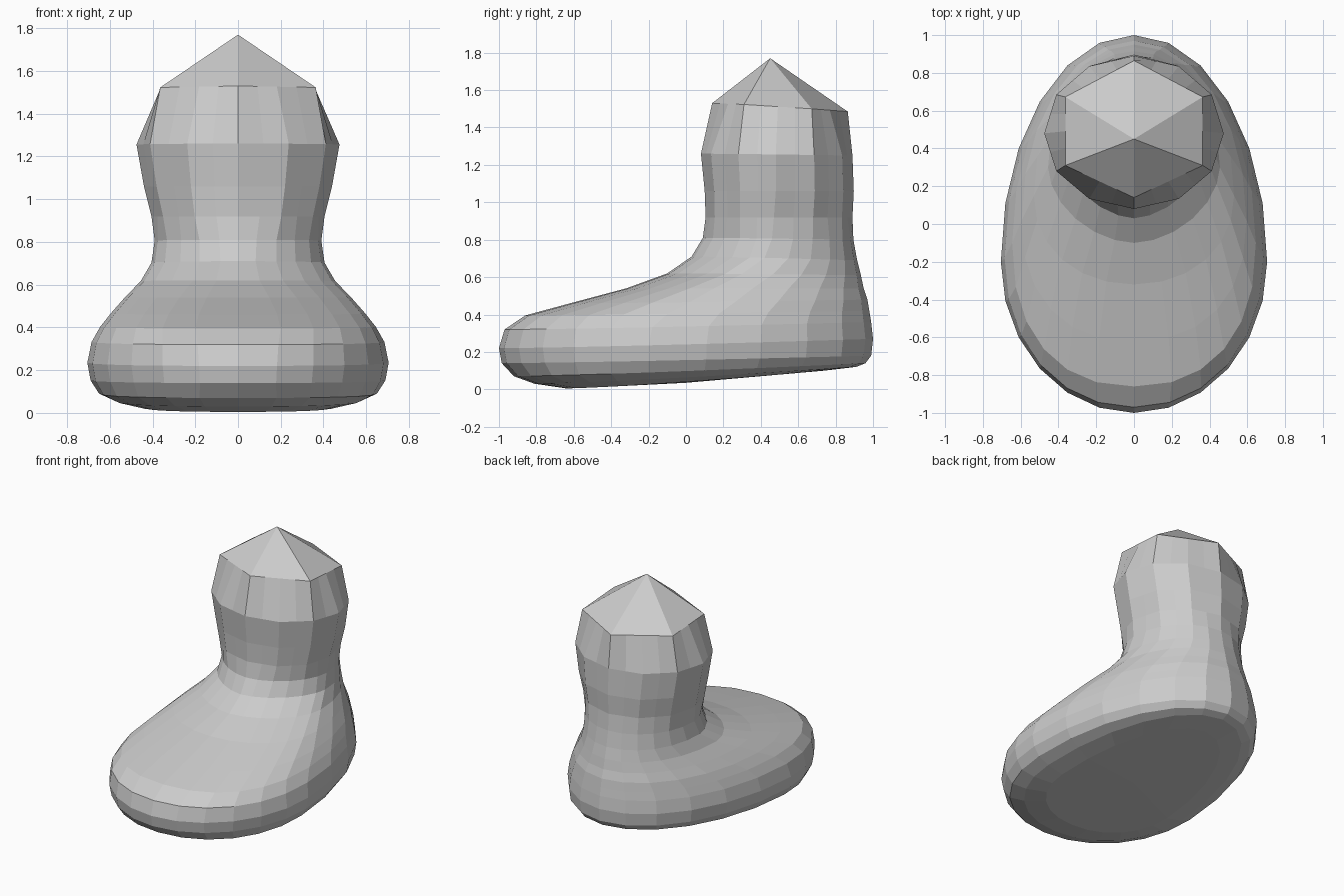
import bpy, bmesh
from math import sin, cos, pi

SEG = 24
# Rings from sole to rim:
# front y, front z, back y, back z, half width, y of widest point, front squareness, sides
RINGS = [
    (-0.64, 0.005, 0.74, 0.10, 0.45, -0.20, 2.1, 24),
    (-0.81, 0.03, 0.91, 0.12, 0.57, -0.20, 2.1, 24),
    (-0.92, 0.07, 0.96, 0.14, 0.65, -0.20, 2.1, 24),
    (-0.985, 0.14, 0.99, 0.18, 0.69, -0.20, 2.0, 24),
    (-1.00, 0.22, 1.00, 0.27, 0.705, -0.20, 2.0, 24),
    (-0.97, 0.32, 0.99, 0.36, 0.685, -0.18, 2.1, 24),
    (-0.86, 0.395, 0.98, 0.42, 0.645, -0.10, 2.3, 24),
    (-0.62, 0.46, 0.97, 0.48, 0.595, 0.02, 2.3, 24),
    (-0.32, 0.54, 0.95, 0.54, 0.53, 0.15, 2.1, 24),
    (-0.10, 0.62, 0.935, 0.61, 0.455, 0.30, 1.8, 24),
    (0.03, 0.71, 0.915, 0.69, 0.405, 0.42, 1.7, 24),
    (0.09, 0.81, 0.895, 0.80, 0.39, 0.46, 1.8, 24),
    (0.105, 0.92, 0.89, 0.92, 0.405, 0.47, 2.0, 12),
    (0.10, 1.06, 0.897, 1.06, 0.44, 0.48, 2.0, 12),
    (0.08, 1.26, 0.89, 1.25, 0.475, 0.48, 2.0, 12),
    (0.14, 1.53, 0.865, 1.485, 0.42, 0.48, 2.0, 6),
]


def spow(v, p):
    return (abs(v) ** p) * (1 if v >= 0 else -1)


def ring_point(ring, k):
    yf, zf, yb, zb, w, yc, n, _ = ring
    a = 2 * pi * k / SEG
    c, s = cos(a), sin(a)          # c = 1 at the front
    p = 2 / n if c > 0 else 1.0
    x = w * spow(s, p)
    y = yc - spow(c, p) * ((yc - yf) if c > 0 else (yb - yc))
    t = min(1.0, max(0.0, (y - yf) / (yb - yf)))
    return x, y, zf + (zb - zf) * t ** 1.3


def ring_points(ring):
    # Points on a polygon with the ring's own number of sides
    step = SEG // ring[7]
    pts = []
    for k in range(SEG):
        i, f = k // step * step, (k % step) / step
        a, b = ring_point(ring, i), ring_point(ring, i + step)
        pts.append(tuple(u + (v - u) * f for u, v in zip(a, b)))
    return pts


bm = bmesh.new()
loops = [[bm.verts.new(p) for p in ring_points(r)] for r in RINGS]

# Foot and leg walls
for lo, hi in zip(loops, loops[1:]):
    for k in range(SEG):
        j = (k + 1) % SEG
        bm.faces.new((lo[k], lo[j], hi[j], hi[k]))

# Slightly hollow sole and pointed top
sole = bm.verts.new((0, 0.0, 0.035))
peak = bm.verts.new((0, 0.45, 1.77))
for k in range(SEG):
    j = (k + 1) % SEG
    bm.faces.new((sole, loops[0][j], loops[0][k]))
    bm.faces.new((peak, loops[-1][k], loops[-1][j]))

bmesh.ops.recalc_face_normals(bm, faces=bm.faces)
mesh = bpy.data.meshes.new("foot_and_leg")
bm.to_mesh(mesh)
bm.free()
obj = bpy.data.objects.new("foot_and_leg", mesh)
bpy.context.collection.objects.link(obj)
